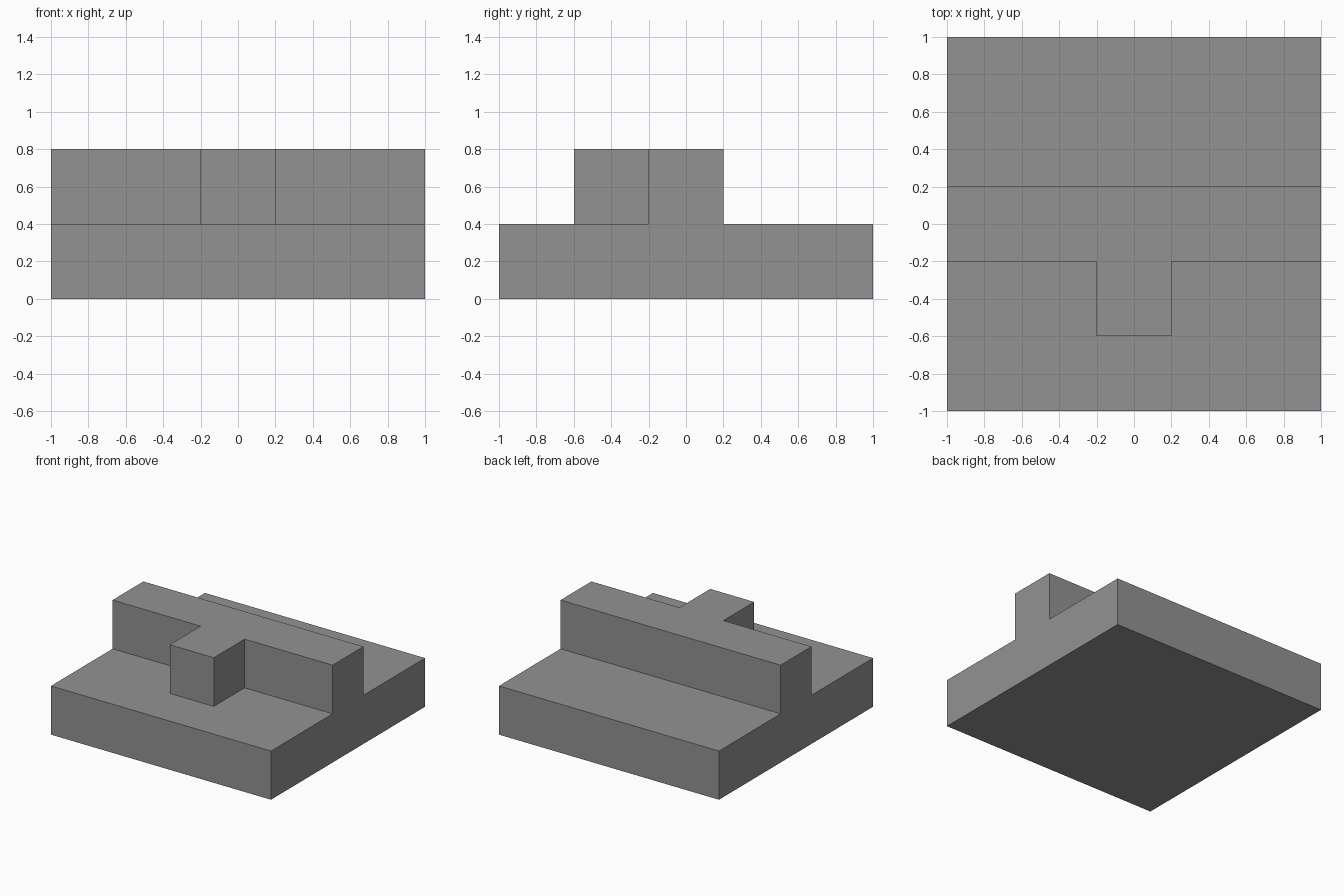
import bpy
import bmesh
import math

cube = bpy.data.objects.get("Cube")
if cube:
    bpy.data.objects.remove(cube, do_unlink=True)

STEP = 0.4                          # height of the plate and of the ridge
X_CUTS = (-1, -0.2, 0.2, 1)
Y_CUTS = (-1, -0.6, -0.2, 0.2, 1)

grey = bpy.data.materials.new("mid_grey")
grey.use_nodes = True
colour = (0.29, 0.29, 0.29, 1)
grey.diffuse_color = colour
grey.node_tree.nodes["Principled BSDF"].inputs["Base Color"].default_value = colour


def raise_faces(bm, faces, height):
    """Extrude a region straight up and return its new top faces."""
    geom = bmesh.ops.extrude_face_region(bm, geom=faces)["geom"]
    verts = [g for g in geom if isinstance(g, bmesh.types.BMVert)]
    bmesh.ops.translate(bm, verts=verts, vec=(0, 0, height))
    return [g for g in geom if isinstance(g, bmesh.types.BMFace)]


def in_ridge(face):
    """The full-width bar and the short stub in front of it."""
    c = face.calc_center_median()
    bar = abs(c.y) < 0.2
    stub = abs(c.x) < 0.2 and -0.6 < c.y < 0.2
    return bar or stub


# Plan of the square plate, split along the ridge outline
bm = bmesh.new()
grid = [[bm.verts.new((x, y, 0)) for x in X_CUTS] for y in Y_CUTS]
for low, high in zip(grid, grid[1:]):
    for i in range(len(X_CUTS) - 1):
        bm.faces.new((low[i], low[i + 1], high[i + 1], high[i]))

# Plate, then the raised T-shaped ridge
floor = bm.faces[:]
top = raise_faces(bm, floor, STEP)
if not any(f.is_valid and f.calc_center_median().z == 0 and abs(f.normal.z) > 0.5
           for f in bm.faces):
    bmesh.ops.holes_fill(bm, edges=[e for e in bm.edges if e.is_boundary])
ridge = [f for f in top if in_ridge(f)]
raise_faces(bm, ridge, STEP)
bmesh.ops.delete(bm, geom=[f for f in ridge if f.is_valid], context="FACES_ONLY")

# Merge flat neighbours into clean faces
bmesh.ops.recalc_face_normals(bm, faces=bm.faces[:])
bmesh.ops.dissolve_limit(bm, angle_limit=math.radians(1),
                         verts=bm.verts[:], edges=bm.edges[:])
bmesh.ops.recalc_face_normals(bm, faces=bm.faces[:])

mesh = bpy.data.meshes.new("ridged_base")
bm.to_mesh(mesh)
bm.free()
mesh.materials.append(grey)
bpy.context.collection.objects.link(bpy.data.objects.new("ridged_base", mesh))
